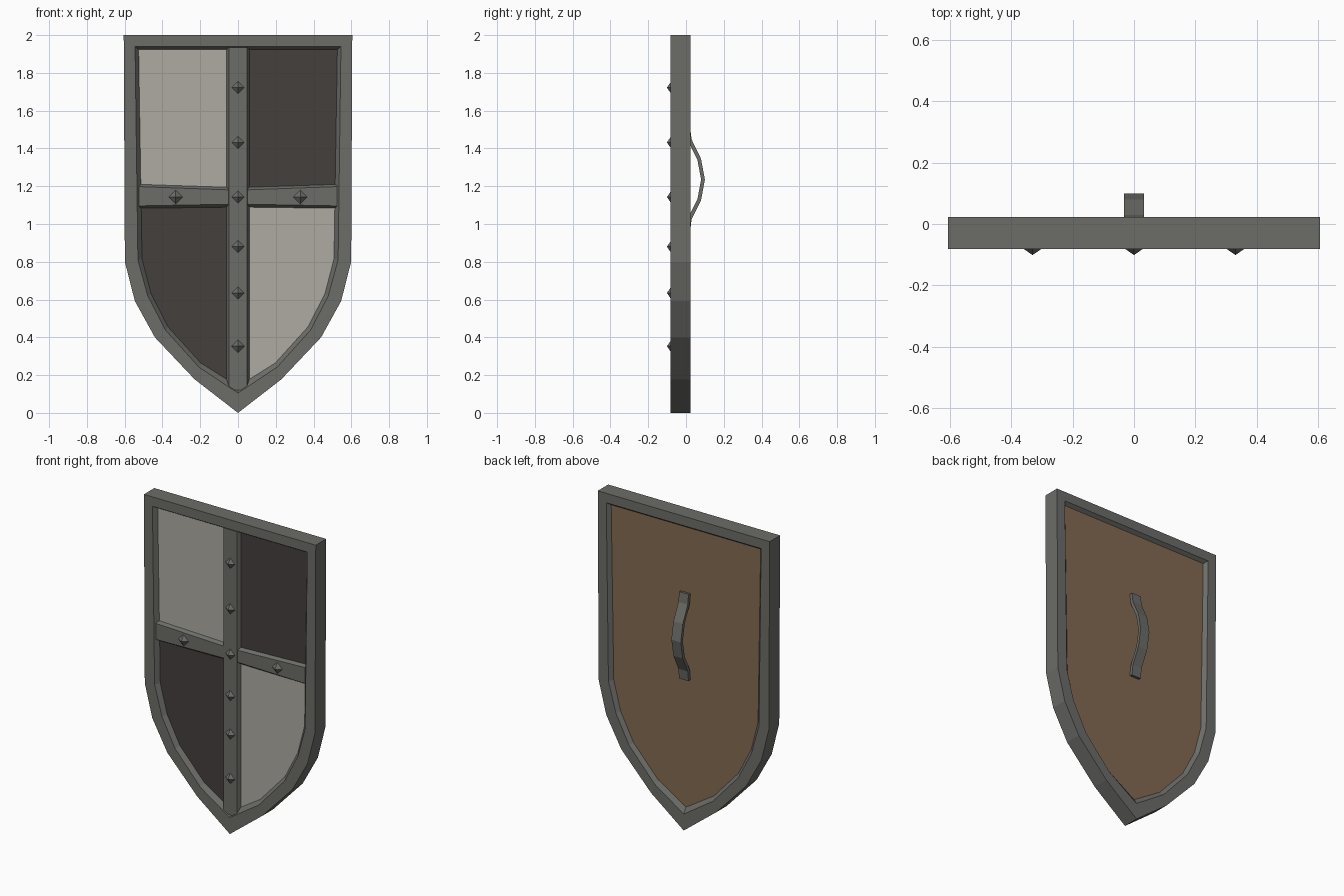
import bpy, bmesh
from mathutils import Vector

if "Cube" in bpy.data.objects:
    bpy.data.objects.remove(bpy.data.objects["Cube"])


def mat(name, rgb):
    m = bpy.data.materials.new(name)
    m.diffuse_color = (*rgb, 1)
    m.use_nodes = True
    m.node_tree.nodes["Principled BSDF"].inputs["Base Color"].default_value = m.diffuse_color
    return m


metal = mat("grey_metal", (0.150, 0.153, 0.140))
light = mat("pale_paint", (0.43, 0.41, 0.36))
dark = mat("dark_paint", (0.060, 0.050, 0.048))
wood = mat("brown_wood", (0.225, 0.145, 0.085))


def finish(name, bm, mats):
    bmesh.ops.recalc_face_normals(bm, faces=bm.faces)
    me = bpy.data.meshes.new(name)
    bm.to_mesh(me)
    bm.free()
    for m in mats:
        me.materials.append(m)
    ob = bpy.data.objects.new(name, me)
    bpy.context.collection.objects.link(ob)
    return ob


def mirror(half):
    """Half outline from top right to the bottom tip -> closed outline."""
    return half + [(-x, z) for x, z in reversed(half[:-1])]


def loft(name, rings, mats, closed=False, caps=True):
    """Skin between rings of 3D points."""
    bm = bmesh.new()
    vs = [[bm.verts.new(p) for p in r] for r in rings]
    n = len(vs[0])
    for i in range(len(vs) if closed else len(vs) - 1):
        a, b = vs[i], vs[(i + 1) % len(vs)]
        for j in range(n):
            k = (j + 1) % n
            bm.faces.new((a[j], a[k], b[k], b[j]))
    if caps and not closed:
        bm.faces.new(vs[0])
        bm.faces.new(vs[-1])
    return finish(name, bm, mats)


def at(outline, y):
    return [(x, y, z) for x, z in outline]


FRONT, BACK = -0.082, 0.023
P_FRONT, P_BACK = -0.056, 0.001
CROSS_Z = 1.143
outer = mirror([(0.605, 2.0), (0.599, 0.80), (0.546, 0.592), (0.44, 0.40), (0.23, 0.178), (0, 0)])
lip = mirror([(0.545, 1.94), (0.53, 0.81), (0.478, 0.62), (0.385, 0.44), (0.207, 0.242), (0, 0.105)])
inner = mirror([(0.526, 1.924), (0.508, 0.815), (0.46, 0.63), (0.37, 0.455), (0.197, 0.264), (0, 0.14)])

# Rim with chamfered inner edges on both sides
loft("rim", [at(outer, FRONT), at(lip, FRONT), at(inner, P_FRONT),
             at(inner, P_BACK), at(lip, BACK), at(outer, BACK)], [metal], closed=True)

# Board: quartered paint in front, wood behind
board = loft("board", [at(inner, P_FRONT), at(inner, P_BACK)], [wood, light, dark])
bm = bmesh.new()
bm.from_mesh(board.data)
for co, no in (((0, 0, 0), (1, 0, 0)), ((0, 0, CROSS_Z), (0, 0, 1))):
    bmesh.ops.bisect_plane(bm, geom=bm.verts[:] + bm.edges[:] + bm.faces[:], plane_co=co, plane_no=no)
for f in bm.faces:
    c = f.calc_center_median()
    if f.normal.y < -0.5:
        f.material_index = 1 if c.x * (c.z - CROSS_Z) < 0 else 2
bm.to_mesh(board.data)
bm.free()

# Cross bars with chamfered edges
loft("vertical_bar", [at([(-.064, .12), (.064, .12), (.064, 1.935), (-.064, 1.935)], -0.05),
                      at([(-.048, .12), (.048, .12), (.048, 1.935), (-.048, 1.935)], -0.078)], [metal])
for s, side in ((-1, "left"), (1, "right")):
    loft("horizontal_bar_" + side,
         [at([(s * .03, 1.085), (s * .525, 1.080), (s * .525, 1.214), (s * .03, 1.198)], -0.05),
          at([(s * .03, 1.105), (s * .525, 1.096), (s * .525, 1.198), (s * .03, 1.180)], -0.076)], [metal])

# Pyramid rivets
rivets = [(0, z) for z in (1.722, 1.432, 1.143, 0.88, 0.635, 0.353)] + [(-.33, 1.143), (.33, 1.143)]
for i, (x, z) in enumerate(rivets):
    bm = bmesh.new()
    r = 0.037
    ring = [bm.verts.new((x + a * r, -0.0755, z + b * r)) for a, b in ((1, 0), (0, 1), (-1, 0), (0, -1))]
    tip = bm.verts.new((x, -0.101, z))
    bm.faces.new(ring)
    for j in range(4):
        bm.faces.new((ring[j], ring[(j + 1) % 4], tip))
    finish("rivet_%d" % (i + 1), bm, [metal])

# Bent strap handle on the back
path = [Vector(p) for p in ((.012, 1.51), (.020, 1.445), (.070, 1.342), (.090, 1.235),
                            (.070, 1.128), (.020, 1.027), (.012, .96))]
rings = []
for i, p in enumerate(path):
    t = (path[min(i + 1, len(path) - 1)] - path[max(i - 1, 0)]).normalized()
    n = Vector((-t.y, t.x)) * 0.010
    a, b = p + n, p - n
    w = 0.033
    rings.append([(-w, a.x, a.y), (w, a.x, a.y), (w, b.x, b.y), (-w, b.x, b.y)])
loft("handle", rings, [metal])
